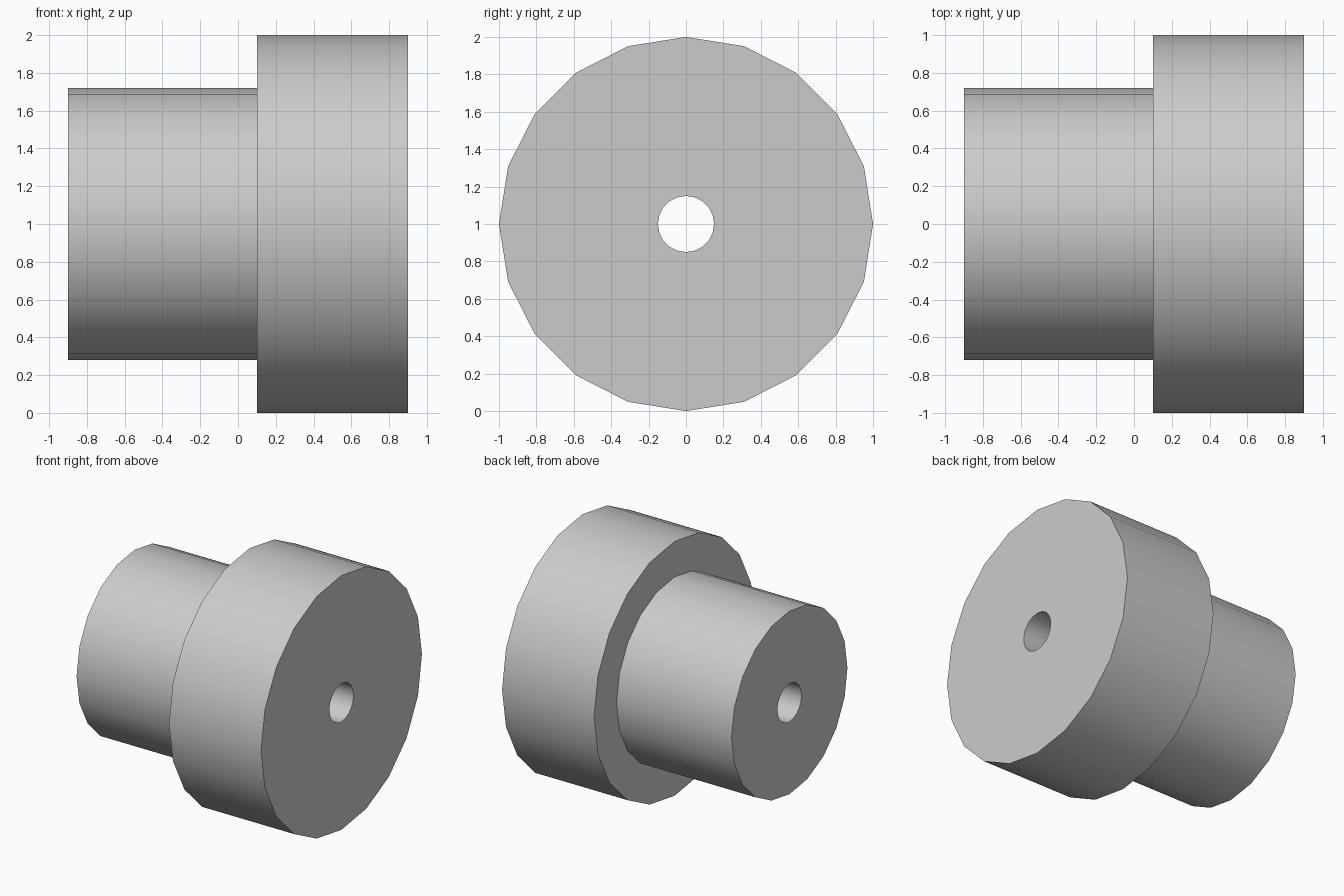
import bpy
import bmesh
import math

cube = bpy.data.objects.get("Cube")
if cube:
    bpy.data.objects.remove(cube, do_unlink=True)

SIDES = 20
BORE, HUB, WHEEL = 0.15, 0.72, 1.0
LEFT, STEP, RIGHT = -0.9, 0.1, 0.9

# Plain grey material
grey = bpy.data.materials.new("plain grey")
grey.use_nodes = True
colour = (0.6, 0.6, 0.6, 1)
grey.diffuse_color = colour
grey.node_tree.nodes["Principled BSDF"].inputs["Base Color"].default_value = colour

# Stepped section (x, radius): bore, hub, shoulder and wheel
section = [(LEFT, BORE), (LEFT, HUB), (STEP, HUB),
           (STEP, WHEEL), (RIGHT, WHEEL), (RIGHT, BORE)]

# Turn the section around the x axis
bm = bmesh.new()
ring = [bm.verts.new((x, 0, r)) for x, r in section]
edges = [bm.edges.new((a, b)) for a, b in zip(ring, ring[1:] + ring[:1])]
bmesh.ops.spin(bm, geom=ring + edges, cent=(0, 0, 0), axis=(1, 0, 0),
               angle=math.tau, steps=SIDES, use_merge=True)
bmesh.ops.remove_doubles(bm, verts=bm.verts, dist=0.0001)
bmesh.ops.recalc_face_normals(bm, faces=bm.faces)

mesh = bpy.data.meshes.new("stepped_wheel")
bm.to_mesh(mesh)
bm.free()
mesh.materials.append(grey)

wheel = bpy.data.objects.new("stepped_wheel", mesh)
wheel.location.z = WHEEL
bpy.context.collection.objects.link(wheel)

# Smooth round walls, sharp rims
bpy.ops.object.select_all(action="DESELECT")
wheel.select_set(True)
bpy.context.view_layer.objects.active = wheel
bpy.ops.object.shade_smooth_by_angle(angle=math.radians(30))
